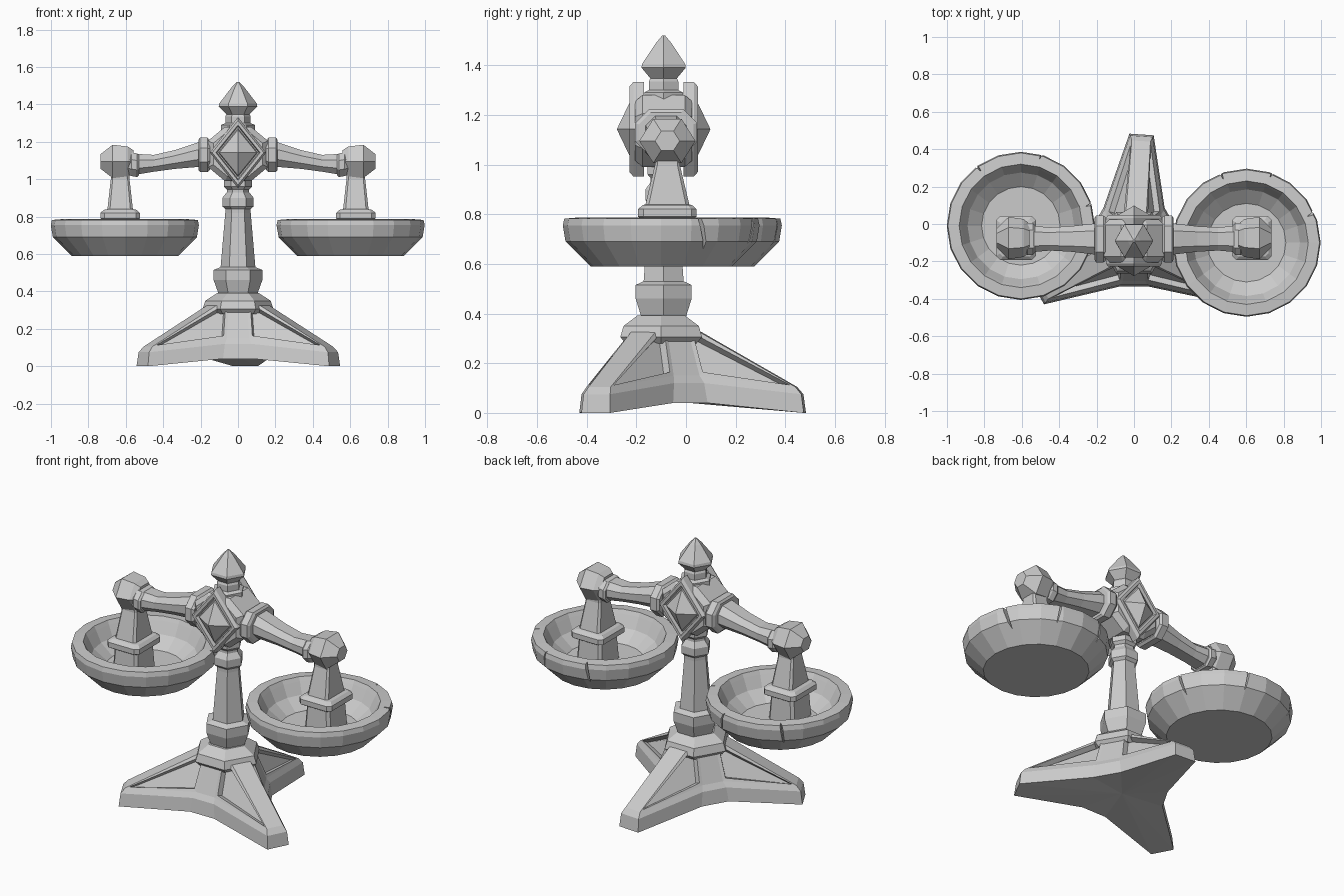
import bpy, bmesh
from math import sin, cos, pi, radians
from mathutils import Vector, Matrix

if "Cube" in bpy.data.objects:
    bpy.data.objects.remove(bpy.data.objects["Cube"])

CY = -0.09          # depth of the column axis


def finish(name, bm):
    bmesh.ops.recalc_face_normals(bm, faces=bm.faces)
    me = bpy.data.meshes.new(name)
    bm.to_mesh(me)
    bm.free()
    ob = bpy.data.objects.new(name, me)
    bpy.context.collection.objects.link(ob)
    return ob


def skin(bm, rings):
    """Join rings of equal point count with quads, return the side faces."""
    vs = [[bm.verts.new(p) for p in r] for r in rings]
    n = len(vs[0])
    faces = []
    for a, b in zip(vs, vs[1:]):
        faces.append([bm.faces.new((a[i], a[(i + 1) % n], b[(i + 1) % n], b[i])) for i in range(n)])
    return vs, faces


def loft(name, rings):
    bm = bmesh.new()
    vs, _ = skin(bm, rings)
    bm.faces.new(vs[0])
    bm.faces.new(vs[-1])
    return finish(name, bm)


def lathe(name, profile, sides, x=0, y=CY):
    return loft(name, [[(x + r * cos(2 * pi * i / sides), y + r * sin(2 * pi * i / sides), z)
                        for i in range(sides)] for r, z in profile])


def rect(hx, hy, c=0.3):
    """Rectangle with chamfered corners."""
    cx = cy = c * min(hx, hy)
    return [(hx, -hy + cy), (hx, hy - cy), (hx - cx, hy), (-hx + cx, hy),
            (-hx, hy - cy), (-hx, -hy + cy), (-hx + cx, -hy), (hx - cx, -hy)]


def x_beam(name, s, sections):
    """Chamfered beam along x from sections (x, centre z, half depth, half height)."""
    return loft(name, [[(s * x, CY + 0.01 + p, z + q) for p, q in rect(hy, hz, 0.6)]
                       for x, z, hy, hz in sections])


# three-legged base with recessed panels between legs and middle ribs
def base_ring(foot, rib):
    pts = []
    for leg, mid in ((86, 150), (208, 270), (333, 30)):
        for ang, (r, w, z) in ((leg, foot), (mid, rib)):
            m = Matrix.Rotation(radians(ang), 3, 'Z')
            pts += [m @ Vector((r, k * w, z)) + Vector((0, -0.1, 0)) for k in (-1, 1)]
    return pts


bm = bmesh.new()
vs, faces = skin(bm, [base_ring((0.58, 0.065, 0.0), (0.235, 0.08, 0.04)),
                      base_ring((0.57, 0.06, 0.075), (0.225, 0.07, 0.12)),
                      base_ring((0.545, 0.05, 0.105), (0.205, 0.06, 0.15)),
                      base_ring((0.16, 0.055, 0.325), (0.14, 0.05, 0.31))])
bm.faces.new(vs[-1])
centre = bm.verts.new((0, -0.1, 0.05))
for i in range(12):
    bm.faces.new((vs[0][i], vs[0][(i + 1) % 12], centre))
bmesh.ops.recalc_face_normals(bm, faces=bm.faces)
panels = [f for i, f in enumerate(faces[2]) if i % 2]
bmesh.ops.inset_individual(bm, faces=panels, thickness=0.022)
bmesh.ops.inset_individual(bm, faces=panels, thickness=0.008, depth=-0.03)
finish("base", bm)
lathe("base_collar", [(0.165, 0.28), (0.19, 0.305), (0.175, 0.35), (0.11, 0.392)], 6, 0, -0.1)

# column, neck and finial
lathe("column", [(0.10, 0.38), (0.105, 0.39), (0.13, 0.46), (0.13, 0.515), (0.093, 0.53),
                 (0.068, 0.82), (0.068, 0.84), (0.084, 0.855), (0.084, 0.90), (0.06, 0.93)], 6)
lathe("neck", [(0.06, 0.91), (0.06, 0.945), (0.075, 0.96), (0.075, 1.0), (0.11, 1.04), (0.115, 1.2),
               (0.09, 1.25), (0.09, 1.29), (0.068, 1.30), (0.068, 1.335), (0.055, 1.36)], 6)
lathe("finial", [(0.055, 1.34), (0.103, 1.39), (0.1, 1.405), (0.035, 1.49), (0.006, 1.52)], 6)

# hub body: chamfered prism running front to back
hub_outline = [(0.16, 0.07), (0.07, 0.145), (-0.07, 0.145), (-0.16, 0.07),
               (-0.16, -0.07), (-0.07, -0.145), (0.07, -0.145), (0.16, -0.07)]
loft("hub", [[(k * x, CY + d, 1.135 + k * z) for x, z in hub_outline]
             for d, k in ((-0.115, 0.82), (-0.085, 1), (0.085, 1), (0.115, 0.82))])

# nested diamond ornaments on the front and back of the hub
for s, side in ((-1, "front"), (1, "back")):
    steps = [(0.15, 0.19, 0.08), (0.15, 0.19, 0.122), (0.138, 0.172, 0.138), (0.118, 0.148, 0.138),
             (0.112, 0.14, 0.115), (0.105, 0.13, 0.115), (0.1, 0.122, 0.13), (0.001, 0.001, 0.188)]
    loft(side + "_diamond", [[(w, CY + s * d, 1.142), (0, CY + s * d, 1.142 + h),
                              (-w, CY + s * d, 1.142), (0, CY + s * d, 1.142 - h)]
                             for w, h, d in steps])


def cracked(ob, cx, cy, cracks):
    """Cut narrow slanted cracks (angle, tilt, depth) out of a pan's edge."""
    cut = bmesh.new()
    for ang, tilt, depth in cracks:
        m = (Matrix.Translation((cx, cy, 0.70)) @ Matrix.Rotation(radians(ang), 4, 'Z')
             @ Matrix.Translation((0.42 - depth, 0, 0)) @ Matrix.Rotation(radians(tilt), 4, 'X'))
        v = [cut.verts.new(m @ Vector(p)) for z in (-0.3, 0.3)
             for p in ((0, 0, z), (0.15, -0.03, z), (0.15, 0.03, z))]
        for f in ((0, 1, 2), (3, 5, 4), (0, 3, 4, 1), (1, 4, 5, 2), (2, 5, 3, 0)):
            cut.faces.new([v[i] for i in f])
    cutter = finish("crack_cutter", cut)
    cutter.hide_render = True
    mod = ob.modifiers.new("cracks", 'BOOLEAN')
    mod.operation, mod.solver, mod.object = 'DIFFERENCE', 'EXACT', cutter
    dg = bpy.context.evaluated_depsgraph_get()
    me = bpy.data.meshes.new_from_object(ob.evaluated_get(dg))
    ob.modifiers.clear()
    ob.data = me
    bpy.data.objects.remove(cutter)


for s, side in ((-1, "left"), (1, "right")):
    # balance arm, with collars at both ends
    x_beam(side + "_arm", s, [(0.14, 1.135, 0.085, 0.068), (0.22, 1.13, 0.082, 0.065),
                              (0.34, 1.105, 0.068, 0.05), (0.45, 1.085, 0.062, 0.045),
                              (0.54, 1.08, 0.07, 0.055)])
    x_beam(side + "_inner_collar", s, [(0.15, 1.13, 0.115, 0.08), (0.163, 1.13, 0.125, 0.092),
                                       (0.203, 1.13, 0.125, 0.092), (0.212, 1.13, 0.11, 0.08)])
    x_beam(side + "_outer_collar", s, [(0.53, 1.075, 0.075, 0.055), (0.54, 1.075, 0.085, 0.063),
                                       (0.57, 1.08, 0.085, 0.063), (0.59, 1.08, 0.07, 0.055)])

    # faceted end knob
    loft(side + "_knob", [[(s * x, -0.075 + 1.1 * r * cos(i * pi / 3), 1.095 + r * sin(i * pi / 3))
                           for i in range(6)]
                          for x, r in ((0.56, 0.07), (0.59, 0.092), (0.67, 0.103), (0.735, 0.045))])

    # tapered post standing in the pan
    loft(side + "_post", [[(s * 0.63 + p, -0.075 + q, z) for p, q in rect(hx, hy, 0.2)]
                          for hx, hy, z in ((0.085, 0.095, 0.62), (0.075, 0.085, 0.77),
                                            (0.105, 0.118, 0.79), (0.105, 0.118, 0.82),
                                            (0.088, 0.1, 0.836), (0.068, 0.088, 0.84),
                                            (0.05, 0.05, 1.0), (0.05, 0.05, 1.06))])

    # dished pan
    cx, cy = (-0.605, -0.01) if s < 0 else (0.602, -0.1)
    pan = lathe(side + "_pan", [(0.285, 0.59), (0.385, 0.69), (0.396, 0.755), (0.39, 0.782),
                                (0.33, 0.787), (0.318, 0.765), (0.285, 0.70), (0.21, 0.64)],
                20, cx, cy)
    cracked(pan, cx, cy, [(128, 8, 0.06), (72, -10, 0.05), (20, 14, 0.06)] if s < 0 else
            [(27, 15, 0.07), (68, -10, 0.05), (112, 8, 0.06)])
